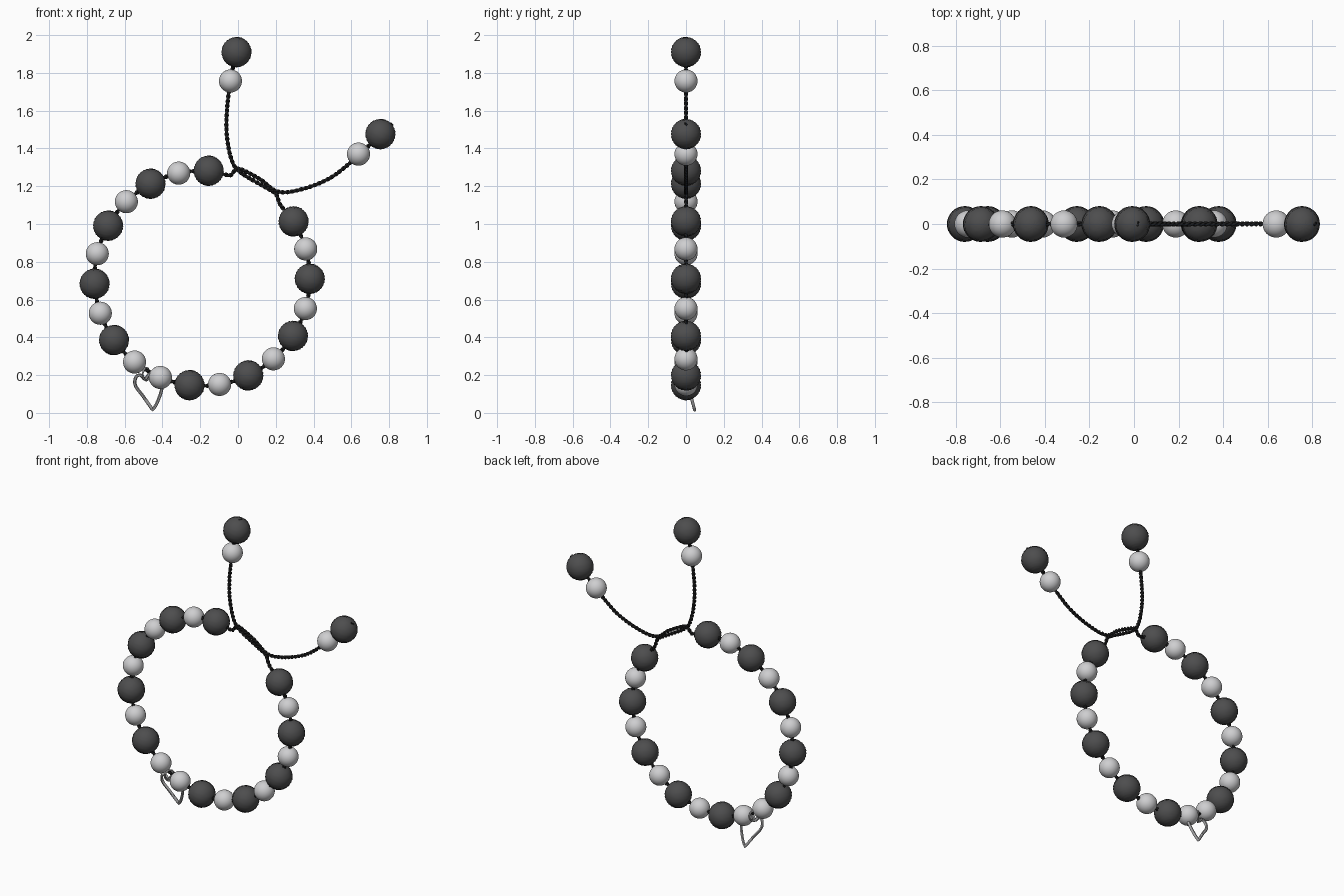
import bpy, bmesh, math, random
from mathutils import Vector

random.seed(4)
cube = bpy.data.objects.get("Cube")
if cube:
    bpy.data.objects.remove(cube, do_unlink=True)


def material(name, value):
    m = bpy.data.materials.new(name)
    m.use_nodes = True
    color = (value, value, value * 1.02, 1)
    m.diffuse_color = color
    m.node_tree.nodes["Principled BSDF"].inputs["Base Color"].default_value = color
    return m


STONE = material("dark stone", 0.075)
PEARL = material("pale silver bead", 0.62)
CORD = material("black cord", 0.012)
WIRE = material("silver wire", 0.42)

CENTRE, RING = Vector((-0.19, 0, 0.713)), 0.57
FIRST, STEP = 86.5, 16.07


def on_ring(i):
    a = math.radians(FIRST + STEP * i)
    return CENTRE + RING * Vector((math.cos(a), 0, math.sin(a)))


def bead_mesh(name, radius, mat, ridge=0.0):
    """Sphere whose alternate latitude rings are pulled in by ridge."""
    bm = bmesh.new()
    rings = 30
    bmesh.ops.create_uvsphere(bm, u_segments=32, v_segments=rings, radius=radius)
    for v in bm.verts:
        ring = round(math.acos(max(-1, min(1, v.co.z / radius))) / math.pi * rings)
        if ridge:
            v.co *= 1 - ridge * (ring % 2) - random.uniform(0, ridge * 0.4)
    for f in bm.faces:
        f.smooth = True
    me = bpy.data.meshes.new(name)
    bm.to_mesh(me)
    bm.free()
    me.materials.append(mat)
    return me


stone_mesh = bead_mesh("stone_bead", 0.081, STONE, 0.03)
pearl_mesh = bead_mesh("pale_bead", 0.061, PEARL)


def bead(name, mesh, pos):
    ob = bpy.data.objects.new(name, mesh)
    ob.location = pos
    ob.rotation_euler = (math.radians(6), math.radians(8), 0)
    bpy.context.collection.objects.link(ob)


# Beads round the loop: alternating, with two pale ones beside the charm
for i in range(20):
    dark = (i % 2 == 0) if i < 10 else (i % 2 == 1)
    bead("stone_bead" if dark else "pale_bead",
         stone_mesh if dark else pearl_mesh, on_ring(i))

# Beads on the two loose ends
for side, big, small in (("top", (-0.008, 0, 1.91), (-0.04, 0, 1.757)),
                         ("left", (0.754, 0, 1.476), (0.638, 0, 1.37))):
    bead(side + "_end_stone_bead", stone_mesh, big)
    bead(side + "_end_pale_bead", pearl_mesh, small)


def smooth_path(pts, step):
    """Evenly sampled Catmull-Rom path through pts."""
    out = []
    p = [2 * pts[0] - pts[1]] + pts + [2 * pts[-1] - pts[-2]]
    for a, b, c, d in zip(p, p[1:], p[2:], p[3:]):
        n = max(2, round((c - b).length / step))
        for k in range(n):
            t = k / n
            out.append(0.5 * (2 * b + (c - a) * t + (2 * a - 5 * b + 4 * c - d) * t ** 2
                              + (3 * b - a - 3 * c + d) * t ** 3))
    return out + [pts[-1]]


def tube(name, lines, radius, mat, cyclic=False):
    cu = bpy.data.curves.new(name, "CURVE")
    cu.dimensions = "3D"
    cu.bevel_depth = radius
    cu.bevel_resolution = 1
    cu.use_fill_caps = True
    for line in lines:
        sp = cu.splines.new("POLY")
        sp.points.add(len(line) - 1)
        for q, co in zip(sp.points, line):
            q.co = (*co, 1)
        sp.use_cyclic_u = cyclic
    cu.materials.append(mat)
    ob = bpy.data.objects.new(name, cu)
    bpy.context.collection.objects.link(ob)
    bpy.ops.object.select_all(action="DESELECT")
    ob.select_set(True)
    bpy.context.view_layer.objects.active = ob
    bpy.ops.object.convert(target="MESH")
    bpy.ops.object.shade_smooth_by_angle(angle=math.radians(60))


# Twisted cord: one end, through the slide, round the loop, back, other end
start = [(0.815, 1.53), (0.754, 1.476), (0.64, 1.365), (0.49, 1.245), (0.33, 1.182),
         (0.21, 1.172), (0.12, 1.235), (0.02, 1.288), (-0.01, 1.29), (-0.04, 1.258),
         (-0.08, 1.265)]
finish = [(0.225, 1.1), (0.203, 1.155), (0.17, 1.18), (0.02, 1.268), (-0.03, 1.33),
          (-0.057, 1.45), (-0.06, 1.58), (-0.04, 1.757), (-0.008, 1.91), (0.018, 1.985)]


def flat(pts):
    return [Vector((x, 0, z)) for x, z in pts]


path = smooth_path(flat(start) + [on_ring(i) for i in range(20)] + flat(finish), 0.005)
strands = [[], []]
travel = 0
for i, p in enumerate(path):
    before, after = path[max(i - 1, 0)], path[min(i + 1, len(path) - 1)]
    travel += (p - before).length
    t = (after - before).normalized()
    side = Vector((-t.z, 0, t.x))
    for k, strand in enumerate(strands):
        a = travel / 0.05 * math.tau + k * math.pi
        strand.append(p + 0.0055 * (math.cos(a) * side + math.sin(a) * Vector((0, 1, 0))))
tube("twisted_cord", strands, 0.0065, CORD)

# Open wire heart charm, leaning back towards its tip
heart = [(-0.452, 0.016), (-0.5, 0.085), (-0.543, 0.145), (-0.54, 0.19), (-0.515, 0.2),
         (-0.492, 0.178), (-0.47, 0.205), (-0.43, 0.215), (-0.402, 0.18),
         (-0.405, 0.12), (-0.43, 0.05)]


def lean(x, z):
    return Vector((x, 0.05 - 0.27 * z, z))


pts = [lean(x, z) for x, z in heart]
tube("heart_charm", [smooth_path(pts + pts[:1], 0.008)[:-1]], 0.009, WIRE, True)

# Small jump ring tying the charm to the cord
link = [Vector((-0.486 + 0.018 * math.cos(a), 0.024 * math.cos(a), 0.205 + 0.034 * math.sin(a)))
        for a in (math.tau * k / 20 for k in range(20))]
tube("jump_ring", [link], 0.005, WIRE, True)
